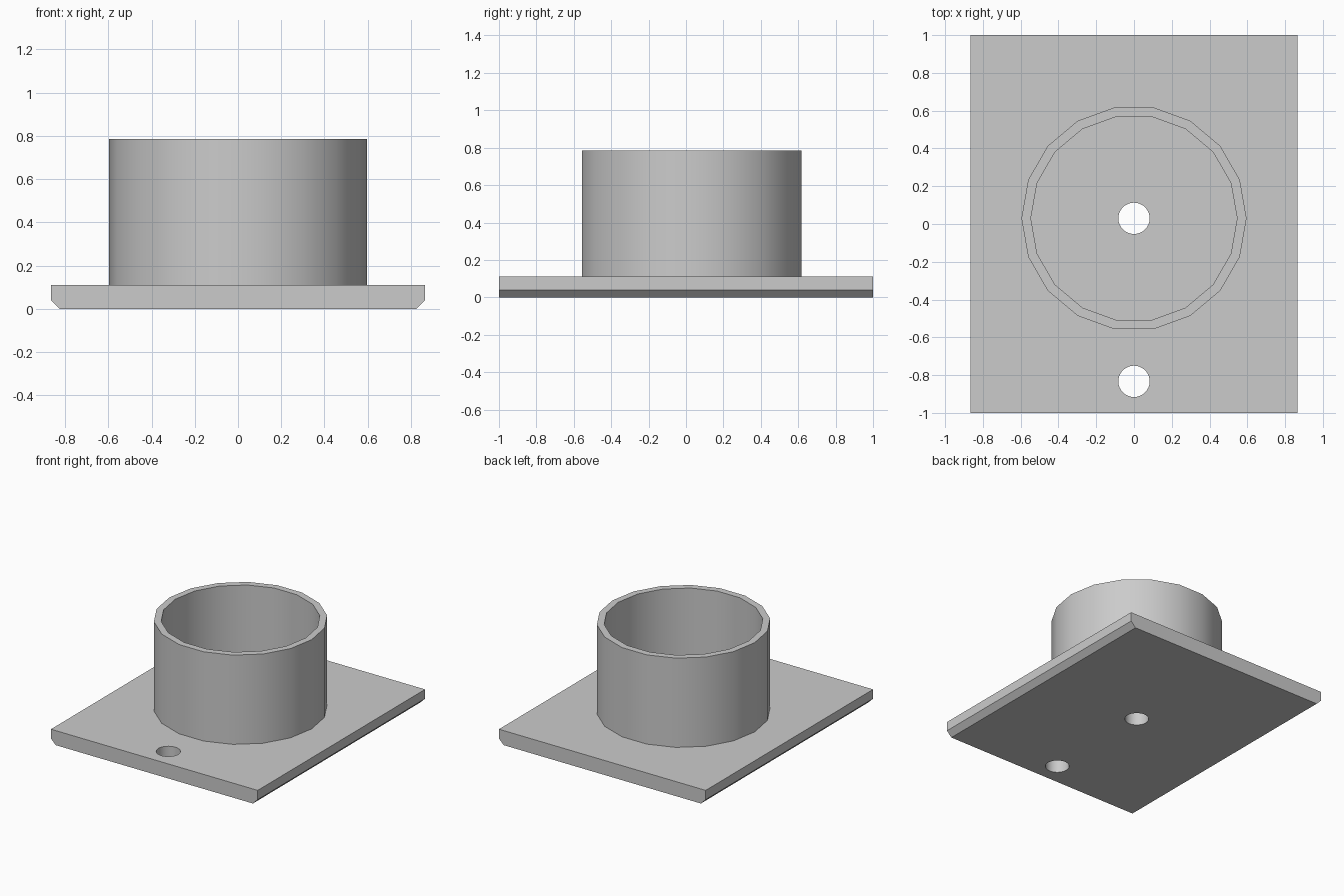
import bpy, bmesh, math
from mathutils import Vector

cube = bpy.data.objects.get("Cube")
if cube:
    bpy.data.objects.remove(cube, do_unlink=True)

HALF_X, HALF_Y, PLATE_TOP, CHAMFER = 0.865, 1.0, 0.11, 0.04
CUP_Y, CUP_TOP = 0.03, 0.785
OUTER, INNER, SIDES = 0.596, 0.546, 18
HOLE_RADIUS = 0.083

grey = bpy.data.materials.new("plain grey")
grey.use_nodes = True
grey.diffuse_color = (0.6, 0.6, 0.6, 1)
grey.node_tree.nodes["Principled BSDF"].inputs["Base Color"].default_value = grey.diffuse_color


def finish(name, bm):
    """Turn a bmesh into a named object in the scene."""
    bmesh.ops.recalc_face_normals(bm, faces=bm.faces)
    mesh = bpy.data.meshes.new(name)
    bm.to_mesh(mesh)
    bm.free()
    mesh.materials.append(grey)
    obj = bpy.data.objects.new(name, mesh)
    bpy.context.collection.objects.link(obj)
    return obj


def select_only(obj):
    bpy.ops.object.select_all(action='DESELECT')
    obj.select_set(True)
    bpy.context.view_layer.objects.active = obj


# Base plate: chamfered cross-section extruded front to back
bm = bmesh.new()
low = HALF_X - CHAMFER
section = [(-low, 0), (low, 0), (HALF_X, CHAMFER), (HALF_X, PLATE_TOP),
           (-HALF_X, PLATE_TOP), (-HALF_X, CHAMFER)]
face = bm.faces.new([bm.verts.new((x, -HALF_Y, z)) for x, z in section])
swept = bmesh.ops.extrude_face_region(bm, geom=[face])["geom"]
bmesh.ops.translate(bm, vec=(0, 2 * HALF_Y, 0),
                    verts=[v for v in swept if isinstance(v, bmesh.types.BMVert)])
plate = finish("base_plate", bm)

# Screw holes through the plate: cup centre and front edge
for hole_y in (CUP_Y, -0.833):
    bm = bmesh.new()
    bmesh.ops.create_cone(bm, cap_ends=True, segments=32, radius1=HOLE_RADIUS,
                          radius2=HOLE_RADIUS, depth=1)
    bmesh.ops.translate(bm, vec=(0, hole_y, 0), verts=bm.verts)
    cutter = finish("hole_cutter", bm)
    cutter.hide_render = True
    select_only(plate)
    cut = plate.modifiers.new("hole", 'BOOLEAN')
    cut.operation = 'DIFFERENCE'
    cut.solver = 'EXACT'
    cut.object = cutter
    bpy.ops.object.modifier_apply(modifier=cut.name)
    bpy.data.objects.remove(cutter, do_unlink=True)

# Open round cup: wall section spun about the cup axis, set slightly into the plate
bm = bmesh.new()
foot = PLATE_TOP - 0.01
wall = [bm.verts.new((r, CUP_Y, z)) for r, z in
        ((INNER, foot), (OUTER, foot), (OUTER, CUP_TOP), (INNER, CUP_TOP))]
edges = [bm.edges.new((wall[i], wall[(i + 1) % 4])) for i in range(4)]
bmesh.ops.spin(bm, geom=wall + edges, cent=Vector((0, CUP_Y, 0)), axis=(0, 0, 1),
               angle=math.tau, steps=SIDES, use_duplicate=False)
bmesh.ops.remove_doubles(bm, verts=bm.verts, dist=0.0005)
cup = finish("cup_wall", bm)

for obj in (plate, cup):
    select_only(obj)
    bpy.ops.object.shade_smooth_by_angle(angle=math.radians(30))
